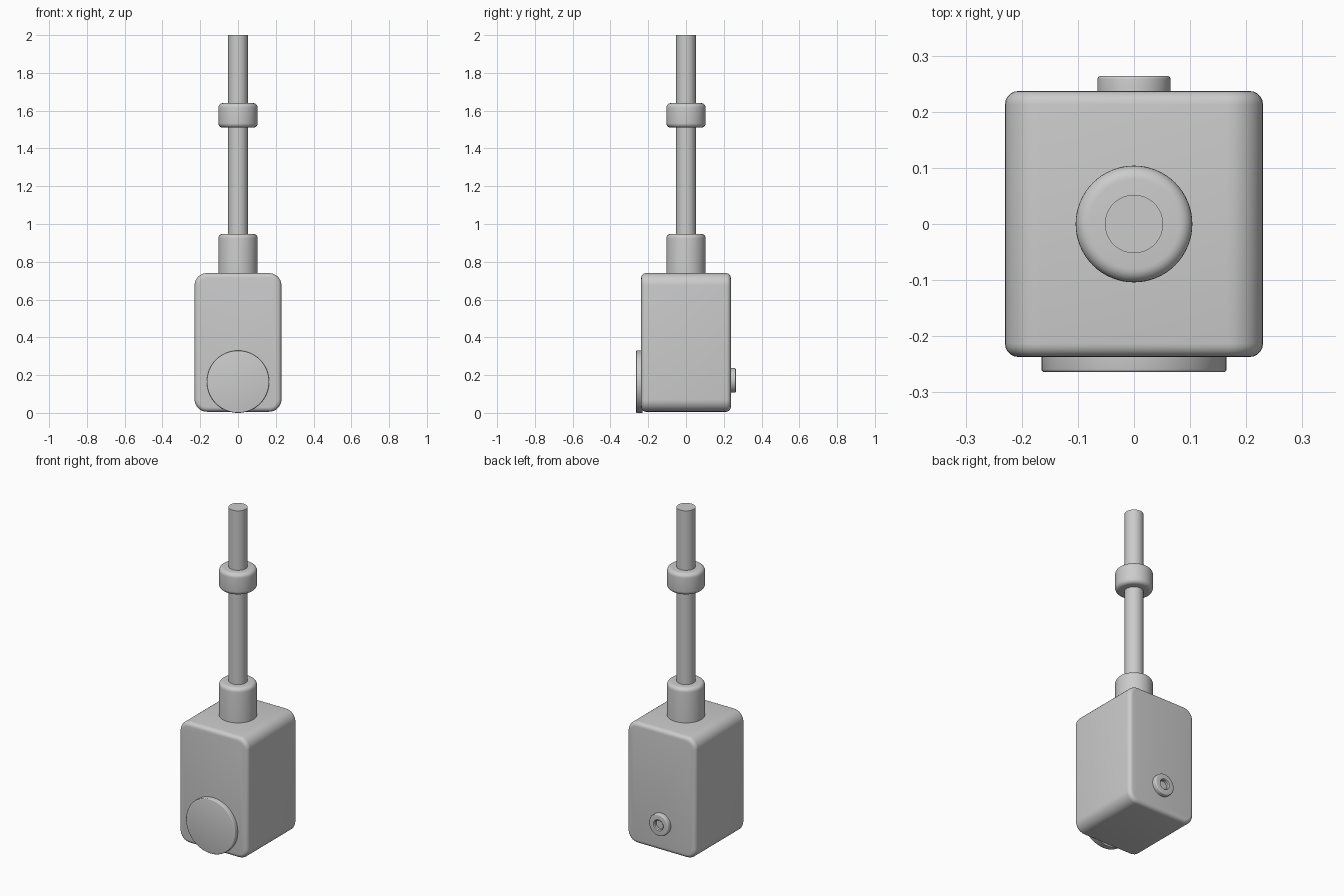
import bpy, bmesh, math
from mathutils import Matrix

if "Cube" in bpy.data.objects:
    bpy.data.objects.remove(bpy.data.objects["Cube"])


def finish(bm, name):
    bmesh.ops.recalc_face_normals(bm, faces=bm.faces)
    mesh = bpy.data.meshes.new(name)
    bm.to_mesh(mesh)
    bm.free()
    obj = bpy.data.objects.new(name, mesh)
    bpy.context.collection.objects.link(obj)
    bpy.ops.object.select_all(action='DESELECT')
    obj.select_set(True)
    bpy.context.view_layer.objects.active = obj
    bpy.ops.object.shade_smooth_by_angle(angle=math.radians(35))
    return obj


def arc(cx, cz, r, start, end, steps=6):
    angles = [math.radians(start + (end - start) * i / steps) for i in range(steps + 1)]
    return [(cx + r * math.cos(a), cz + r * math.sin(a)) for a in angles]


def lathe(name, profile, location=(0, 0, 0), tilt=0, sides=64):
    """Revolve (radius, height) points around z, then tilt about x."""
    bm = bmesh.new()
    verts = [bm.verts.new((r, 0, z)) for r, z in profile]
    edges = [bm.edges.new(pair) for pair in zip(verts, verts[1:])]
    bmesh.ops.spin(bm, geom=verts + edges, axis=(0, 0, 1), cent=(0, 0, 0),
                   angle=math.tau, steps=sides, use_duplicate=False)
    bmesh.ops.remove_doubles(bm, verts=bm.verts, dist=1e-5)
    bm.transform(Matrix.Translation(location) @ Matrix.Rotation(math.radians(tilt), 4, 'X'))
    return finish(bm, name)


# Main housing: rounded front outline extruded in depth, with softened rims
W, D, Z0, Z1, R = 0.23, 0.237, 0.006, 0.74, 0.065
outline = (arc(W - R, Z1 - R, R, 0, 90, 8) + arc(R - W, Z1 - R, R, 90, 180, 8)
           + arc(R - W, Z0 + R, R, 180, 270, 8) + arc(W - R, Z0 + R, R, 270, 360, 8))
bm = bmesh.new()
face = bm.faces.new([bm.verts.new((x, -D, z)) for x, z in outline])
new = bmesh.ops.extrude_face_region(bm, geom=[face], use_keep_orig=True)['geom']
bmesh.ops.translate(bm, vec=(0, 2 * D, 0),
                    verts=[v for v in new if isinstance(v, bmesh.types.BMVert)])
bmesh.ops.recalc_face_normals(bm, faces=bm.faces)
rims = [e for e in bm.edges if abs(e.verts[0].co.y - e.verts[1].co.y) < 1e-5]
bmesh.ops.bevel(bm, geom=rims, offset=0.024, segments=5, profile=0.5, affect='EDGES')
finish(bm, "housing")

# Rod
lathe("rod", [(0, 0.7), (0.052, 0.7), (0.052, 2.0), (0, 2.0)])

# Collar at the base of the rod, rounded on top
C, B = 0.104, 0.024
lathe("base_collar", [(0, 0.72), (C, 0.72)] + arc(C - B, 0.948 - B, B, 0, 90) + [(0, 0.948)])

# Upper collar, rounded on both rims
lathe("upper_collar", [(0, 1.51)] + arc(C - B, 1.51 + B, B, -90, 0)
      + arc(C - B, 1.64 - B, B, 0, 90) + [(0, 1.64)])

# Front disc
lathe("front_disc", [(0, 0), (0.165, 0)] + arc(0.16, 0.03, 0.005, 0, 90, 3) + [(0, 0.035)],
      (0, -0.229, 0.165), 90)

# Back socket with a recessed centre
lathe("back_socket", [(0, 0), (0.065, 0)] + arc(0.059, 0.029, 0.006, 0, 90, 4)
      + [(0.033, 0.035), (0.028, 0.030), (0.028, 0.015), (0, 0.015)],
      (0, 0.229, 0.172), -90)
